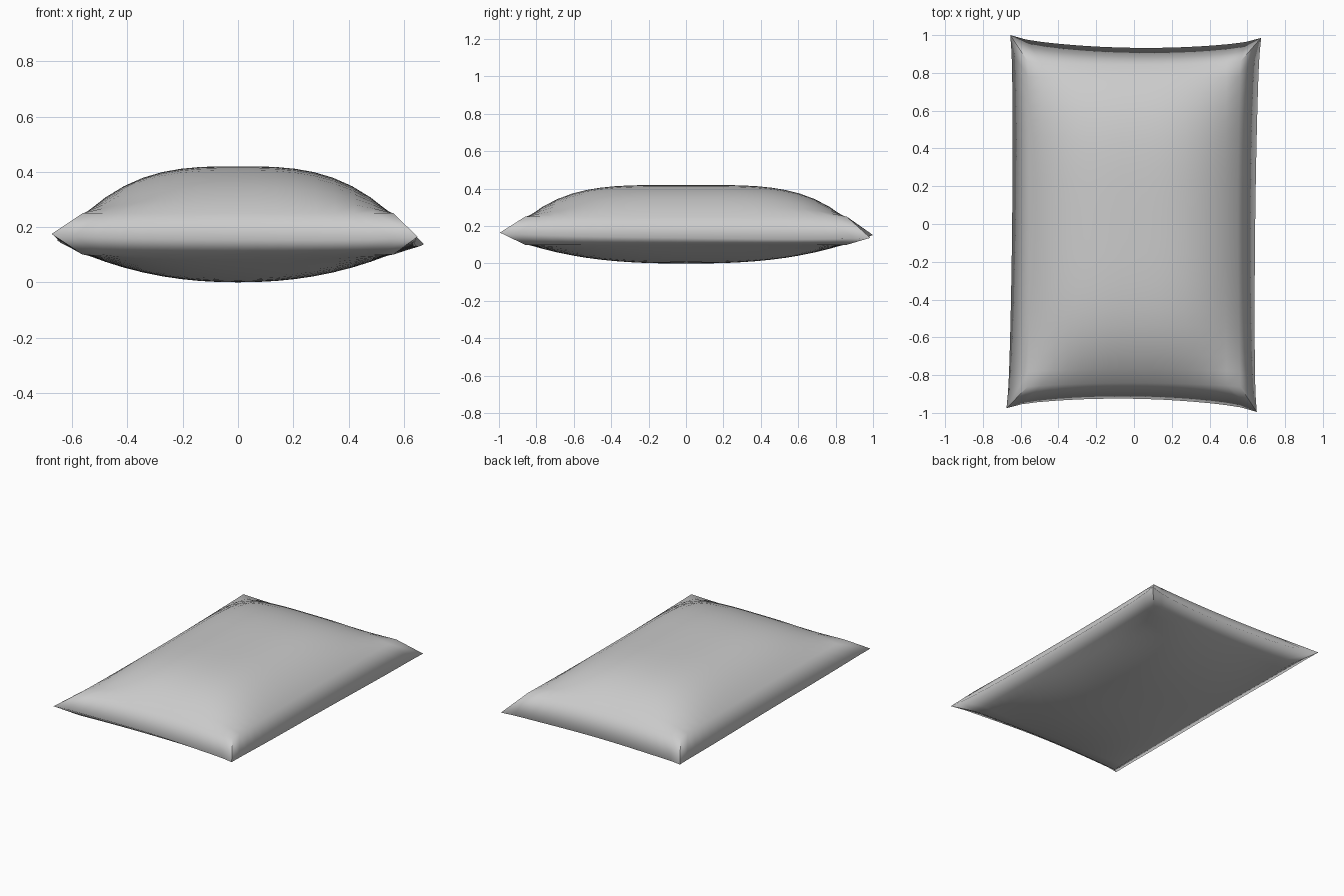
import bpy, bmesh

if "Cube" in bpy.data.objects:
    bpy.data.objects.remove(bpy.data.objects["Cube"])

NX, NY = 16, 22                      # cells across the cushion panels
CORNERS = {(-1, -1): (-0.675, -0.975, 0.175), (1, -1): (0.65, -0.995, 0.165),
           (-1, 1): (-0.655, 1.0, 0.152), (1, 1): (0.673, 0.985, 0.137)}


def seam_point(u, v):
    """Outer seam: slightly twisted rectangle with pinched-in sides and pointed corners."""
    p = [sum(c[i] * (1 + u * a) * (1 + v * b) / 4 for (a, b), c in CORNERS.items())
         for i in range(3)]
    if abs(u) == 1 and abs(v) < 1:
        p[0] -= u * (0.012 * (1 - v ** 2) + 0.008 * (1 - v ** 12))
        p[2] -= 0.015 * (1 - v ** 4)
    if abs(v) == 1 and abs(u) < 1:
        p[1] -= v * (0.045 * (1 - u ** 2) + 0.015 * (1 - u ** 12))
        p[2] -= 0.015 * (1 - u ** 4)
    return p


def panel_xy(u, v):
    """Inner panel outline, bowed in a little on each side."""
    return u * (0.55 + 0.012 * v ** 2), v * (0.842 + 0.018 * u ** 2)


def top_point(u, v):
    return (*panel_xy(u, v), 0.25 + 0.17 * (1 - abs(u) ** 3) * (1 - v ** 4))


def bottom_point(u, v):
    return (*panel_xy(u, v), 0.10 - 0.10 * (1 - abs(u) ** 2.2) * (1 - abs(v) ** 2.6))


bm = bmesh.new()
us = [-1 + 2 * i / NX for i in range(NX + 1)]
vs = [-1 + 2 * j / NY for j in range(NY + 1)]

# Top and bottom puffed panels
grids = []
for fn in (top_point, bottom_point):
    g = [[bm.verts.new(fn(u, v)) for v in vs] for u in us]
    for i in range(NX):
        for j in range(NY):
            bm.faces.new((g[i][j], g[i + 1][j], g[i + 1][j + 1], g[i][j + 1]))
    grids.append(g)

# Border bands from each panel out to the shared seam
loop = ([(i, 0) for i in range(NX)] + [(NX, j) for j in range(NY)] +
        [(i, NY) for i in range(NX, 0, -1)] + [(0, j) for j in range(NY, 0, -1)])
seam = [bm.verts.new(seam_point(us[i], vs[j])) for i, j in loop]
for g in grids:
    for k, (i, j) in enumerate(loop):
        n = (k + 1) % len(loop)
        a, b = loop[n]
        bm.faces.new((g[i][j], seam[k], seam[n], g[a][b]))

# Mitred corner folds stay crisp
for k, (i, j) in enumerate(loop):
    if i in (0, NX) and j in (0, NY):
        for g in grids:
            bm.edges.get((g[i][j], seam[k])).smooth = False

bmesh.ops.recalc_face_normals(bm, faces=bm.faces)
for f in bm.faces:
    f.smooth = True
mesh = bpy.data.meshes.new("pillow")
bm.to_mesh(mesh)
bm.free()
bpy.context.collection.objects.link(bpy.data.objects.new("pillow", mesh))
